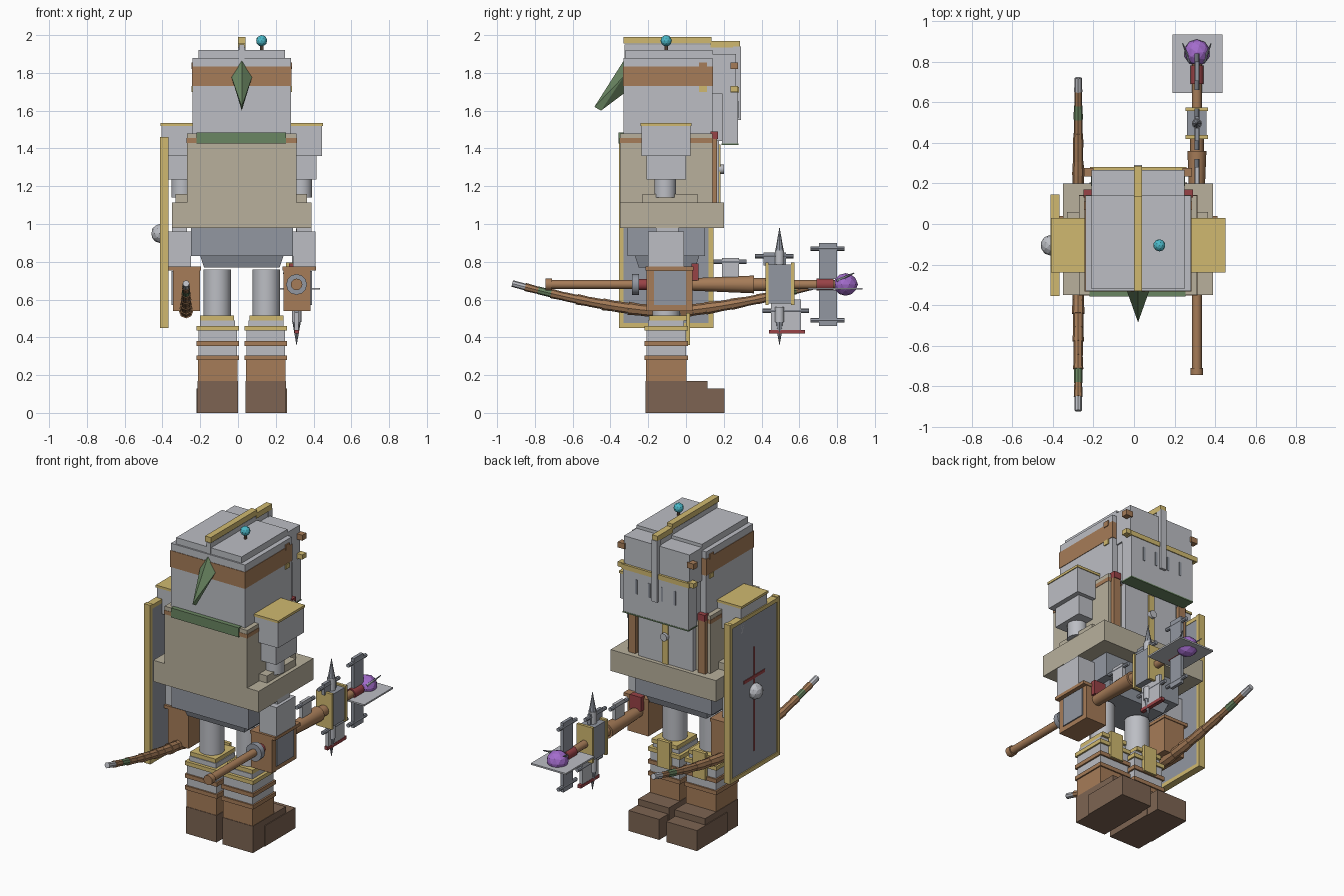
import bpy, bmesh
from mathutils import Vector

cube = bpy.data.objects.get("Cube")
if cube:
    bpy.data.objects.remove(cube, do_unlink=True)

MID = .02  # centre line of the body


def material(name, *rgb):
    lin = [((c / 255 + .055) / 1.055) ** 2.4 for c in rgb] + [1]
    m = bpy.data.materials.new(name)
    m.use_nodes = True
    m.diffuse_color = lin
    m.node_tree.nodes["Principled BSDF"].inputs["Base Color"].default_value = lin
    return m


steel = material("light steel", 188, 190, 196)
iron = material("blue grey iron", 146, 151, 161)
cloth = material("beige cloth", 184, 176, 156)
leather = material("brown leather", 166, 124, 88)
boot = material("dark brown boot", 125, 100, 82)
gold = material("gold trim", 208, 185, 112)
green = material("green", 106, 134, 98)
cyan = material("cyan", 75, 184, 200)
purple = material("purple", 163, 108, 204)
red = material("dark red", 152, 66, 70)


def finish(name, bm, mat, smooth=False):
    bmesh.ops.recalc_face_normals(bm, faces=bm.faces)
    mesh = bpy.data.meshes.new(name)
    bm.to_mesh(mesh)
    bm.free()
    mesh.materials.append(mat)
    for p in mesh.polygons:
        p.use_smooth = smooth and len(p.vertices) < 5
    obj = bpy.data.objects.new(name, mesh)
    bpy.context.collection.objects.link(obj)
    return obj


def box(name, mat, xs, ys, zs, inset=0):
    """Box from ranges; inset narrows the lower end."""
    bm = bmesh.new()
    bmesh.ops.create_cube(bm, size=1)
    for v in bm.verts:
        k = inset if v.co.z < 0 else 0
        v.co = [r[0] + k if c < 0 else r[1] - k if i < 2 else r[1]
                for i, (c, r) in enumerate(zip(v.co, (xs, ys, zs)))]
    return finish(name, bm, mat)


def pair(name, mat, xs, ys, zs, inset=0):
    box("left_" + name, mat, xs, ys, zs, inset)
    box("right_" + name, mat, (2 * MID - xs[1], 2 * MID - xs[0]), ys, zs, inset)


def rod(name, mat, a, b, r1, r2=None, sides=16):
    a, b = Vector(a), Vector(b)
    bm = bmesh.new()
    bmesh.ops.create_cone(bm, cap_ends=True, segments=sides, radius1=r1,
                          radius2=r1 if r2 is None else r2, depth=(b - a).length)
    obj = finish(name, bm, mat, sides > 8)
    obj.rotation_mode = 'QUATERNION'
    obj.rotation_quaternion = (b - a).to_track_quat('Z', 'Y')
    obj.location = (a + b) / 2
    return obj


def ball(name, mat, at, size, detail=2):
    bm = bmesh.new()
    bmesh.ops.create_icosphere(bm, subdivisions=detail, radius=1)
    for v in bm.verts:
        v.co = [c * s + p for c, s, p in zip(v.co, size, at)]
    return finish(name, bm, mat)


# Boots, shins and legs
shin_y = (-.21, 0)
pair("boot", boot, (.04, .255), (-.215, .115), (0, .17))
pair("toe", boot, (.045, .26), (-.1, .205), (0, .13))
pair("shin", steel, (.045, .25), shin_y, (.25, .44))
pair("lower_shin", leather, (.043, .252), (-.212, .002), (.16, .28))
for z in (.28, .355):
    pair("shin_strap", leather, (.035, .26), (-.22, .01), (z, z + .025))
pair("knee_rim", gold, (.035, .26), (-.22, .01), (.435, .46))
pair("knee", steel, (.055, .24), (-.2, -.01), (.46, .49))
pair("knee_cuff", gold, (.06, .24), (-.195, .005), (.49, .515))
pair("knee_plate", gold, (.1, .19), (0, .022), (.36, .53))
for x in (.15, -.11):
    rod("thigh", steel, (x, -.105, .5), (x, -.105, .76), .073)

# Hips, waist and torso
box("lower_hips", iron, (-.2, .24), (-.27, .07), (.75, .83), .02)
box("hips", iron, (-.25, .29), (-.31, .1), (.83, .98))
box("waist_belt", cloth, (-.35, .39), (-.35, .2), (.98, 1.115))
box("waist_step", cloth, (-.33, .365), (-.23, .06), (1.11, 1.16))
box("torso", cloth, (-.27, .31), (-.35, .14), (1.1, 1.44))
box("collar", leather, (-.272, .312), (-.352, .142), (1.43, 1.455))
box("collar_top", cloth, (-.27, .31), (-.35, .14), (1.45, 1.48))
box("neck_scarf", green, (-.22, .255), (-.358, .13), (1.425, 1.485))
box("chest_plate", steel, (-.17, .21), (.12, .175), (1.11, 1.46))
box("chest_strip", gold, (0, .04), (.17, .182), (1.11, 1.42))
rod("chest_button", steel, (MID, .17, 1.29), (MID, .2, 1.29), .024, sides=12)
pair("chest_strap", leather, (.24, .29), (.13, .165), (1.11, 1.45))
pair("strap_cap", red, (.24, .29), (.13, .17), (1.45, 1.49))

# Shoulders and arms
pair("shoulder", steel, (.28, .445), (-.235, .025), (1.36, 1.52))
pair("shoulder_cap", gold, (.275, .45), (-.24, .03), (1.52, 1.535))
pair("shoulder_middle", steel, (.29, .415), (-.21, 0), (1.235, 1.36))
for x in (.335, -.295):
    rod("shoulder_joint", steel, (x, -.11, 1.14), (x, -.11, 1.24), .058)
pair("forearm", steel, (.29, .41), (-.2, -.01), (.76, .96))
pair("arm_joint", steel, (.31, .39), (-.16, -.04), (.95, .99))
pair("gauntlet", leather, (.24, .385), (-.21, .035), (.54, .765))
pair("gauntlet_rim", leather, (.235, .412), (-.215, .04), (.755, .775))
pair("gauntlet_panel", iron, (.384, .392), (-.17, 0), (.57, .75))
box("arm_guard", red, (.27, .35), (.03, .065), (.7, .79))

# Helmet
box("helmet", steel, (-.24, .28), (-.33, .14), (1.48, 1.88))
box("helmet_top", steel, (-.21, .25), (-.32, .14), (1.88, 1.92))
box("helmet_band", leather, (-.243, .283), (-.333, .143), (1.73, 1.835))
box("visor_inside", steel, (-.2, .24), (.13, .2), (1.44, 1.7))
box("visor_brow", steel, (-.21, .25), (.13, .265), (1.69, 1.9))
box("visor_strap", gold, (-.218, .258), (.235, .28), (1.695, 1.725))
box("visor_mask", steel, (-.21, .25), (.19, .275), (1.425, 1.695))
box("visor_edge", green, (-.212, .252), (.188, .277), (1.418, 1.426))
for i in range(4):
    x = MID - .135 + i * .09
    box("visor_slit", iron, (x - .007, x + .007), (.274, .278), (1.56, 1.65))
box("nose_bar", steel, (0, .04), (.25, .29), (1.55, 1.94))
for y in (.07, .235):
    pair("visor_stud", leather, (.24, .287), (y, y + .04), (1.82, 1.855))
    pair("visor_clasp", gold, (.24, .287), (y, y + .04), (1.7, 1.73))
box("crest_base", steel, (.005, .035), (-.325, .28), (1.88, 1.95))
box("crest_back", gold, (0, .04), (-.33, .135), (1.955, 1.99))
box("crest_front", gold, (0, .04), (.13, .285), (1.935, 1.97))
rod("antenna_stem", boot, (.125, -.105, 1.91), (.125, -.105, 1.96), .009, sides=8)
ball("antenna_ball", cyan, (.125, -.105, 1.97), (.03, .03, .03))

# Plume: faceted spike hanging off the helmet
bm = bmesh.new()
base = [bm.verts.new(p) for p in ((MID, -.32, 1.88), (.075, -.33, 1.78),
                                  (MID, -.33, 1.69), (-.035, -.33, 1.78))]
tips = [bm.verts.new(p) for p in ((MID, -.485, 1.62), (MID, -.45, 1.6))]
for a, b, t in ((0, 1, 0), (0, 3, 0), (2, 1, 1), (2, 3, 1)):
    bm.faces.new((base[a], base[b], tips[t]))
for s in (1, 3):
    bm.faces.new((base[s], *tips))
bm.faces.new(base)
finish("plume", bm, green)

# Shield with rim, cross and boss
box("shield", iron, (-.405, -.37), (-.34, .13), (.465, 1.445))
for y in (-.355, .12):
    box("shield_side_rim", gold, (-.412, -.368), (y, y + .025), (.45, 1.46))
for z in (.45, 1.43):
    box("shield_end_rim", gold, (-.412, -.368), (-.355, .145), (z, z + .025))
box("cross_upright", red, (-.409, -.404), (-.11, -.098), (.57, 1.23))
box("cross_bar", red, (-.409, -.404), (-.21, 0), (1.03, 1.05))
ball("shield_boss", steel, (-.415, -.105, .95), (.045, .05, .05))
box("shield_grip", steel, (-.375, -.34), (-.14, -.07), (.77, .95))

# Bow: wrapped segments along a shallow arc
bow_x, steps = -.275, 24


def bow_point(i):
    t = 2 * i / steps - 1
    return Vector((bow_x, -.1 + .82 * t, .535 + .15 * abs(t) ** 1.5))


for i in range(steps):
    t = abs(2 * (i + .5) / steps - 1)
    mat = steel if t > .95 else green if .78 < t < .84 else leather
    r = .034 - .017 * t
    rod("bow_segment", mat, bow_point(i), bow_point(i + 1),
        r * (1.15 if i % 2 else 1), r, 8)

# Staff running front to back through the left hand
sx, sz = .31, .68


def along(name, mat, y0, y1, r1, r2=None, sides=12):
    rod(name, mat, (sx, y0, sz), (sx, y1, sz), r1, r2, sides)


along("staff_knob", leather, -.745, -.71, .031)
along("staff_shaft", leather, -.72, .8, .024)
along("staff_ring", iron, -.285, -.25, .055)
along("staff_ring_inlay", red, -.25, -.21, .03)
along("staff_grip", leather, .03, .36, .033, .047)
along("staff_neck", leather, .36, .44, .034)
along("staff_red_collar", red, .69, .78, .032)
box("staff_block", iron, (.262, .358), (.43, .565), (.58, .785))
for y in (.42, .557):
    box("block_rim", gold, (.255, .365), (y, y + .018), (.57, .795))
for s in (1, -1):
    mount, neck, point = (sz + s * d - .02 * (s < 0) for d in (.1, .18, .3))
    rod("spike_mount", steel, (sx, .495, mount), (sx, .495, neck), .025)
    rod("spike", iron, (sx, .495, neck), (sx, .495, point), .022, .001, 8)


def blade(name, mat, ys, zs, pin_z):
    box(name, mat, (.3, .32), ys, zs)
    rod(name + "_pin", iron, (sx, ys[0] - .045, pin_z), (sx, ys[1] + .04, pin_z), .012, sides=8)


blade("upper_blade", iron, (.705, .8), (.71, .9), .87)
blade("lower_blade", iron, (.705, .8), (.46, .65), .49)
blade("small_blade", steel, (.19, .28), (.72, .82), .8)
blade("block_blade", iron, (.41, .53), (.78, .85), .83)
blade("hanging_blade", steel, (.45, .61), (.44, .6), .54)
box("blade_edge", red, (.298, .322), (.44, .63), (.42, .44))

# Gem with claws on its tray
box("gem_tray", steel, (.19, .435), (.645, .935), (.652, .662))
ball("gem", purple, (sx, .845, sz), (.065, .065, .06))
for x in (-.07, .07):
    rod("gem_claw", iron, (sx + x * .5, .8, sz + .02), (sx + x, .89, sz + .06), .01, .003, 6)
